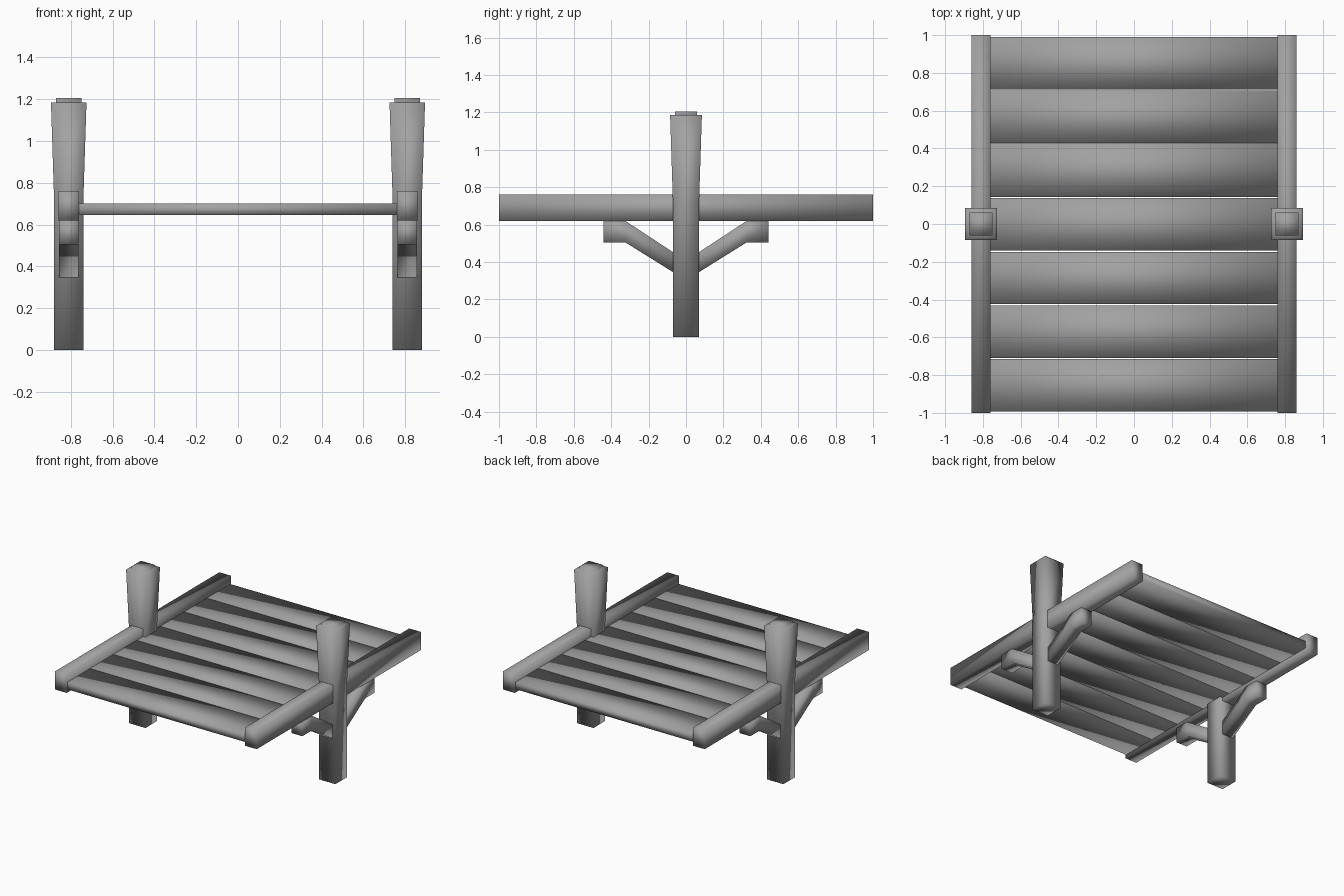
import bpy
import bmesh

if "Cube" in bpy.data.objects:
    bpy.data.objects.remove(bpy.data.objects["Cube"], do_unlink=True)

wood = bpy.data.materials.new("grey_wood")
wood.use_nodes = True
GREY = (0.36, 0.36, 0.36, 1)
wood.diffuse_color = GREY
wood.node_tree.nodes["Principled BSDF"].inputs["Base Color"].default_value = GREY


def loft(name, rings):
    """Join matching rings of points with quads and close both ends."""
    bm = bmesh.new()
    loops = [[bm.verts.new(p) for p in ring] for ring in rings]
    count = len(loops[0])
    for a, b in zip(loops, loops[1:]):
        for i in range(count):
            j = (i + 1) % count
            bm.faces.new((a[i], a[j], b[j], b[i]))
    bm.faces.new(loops[0])
    bm.faces.new(loops[-1])
    bmesh.ops.recalc_face_normals(bm, faces=bm.faces)
    for face in bm.faces:
        face.smooth = True
    mesh = bpy.data.meshes.new(name)
    bm.to_mesh(mesh)
    bm.free()
    mesh.materials.append(wood)
    obj = bpy.data.objects.new(name, mesh)
    bpy.context.collection.objects.link(obj)
    return obj


def box(name, x, y, z):
    """Box from (low, high) pairs on each axis."""
    return loft(name, [[(x[0], y[0], h), (x[1], y[0], h),
                        (x[1], y[1], h), (x[0], y[1], h)] for h in z])


CORNERS = ((-1, -1), (1, -1), (1, 1), (-1, 1))

for side, sx in (("right", -0.81), ("left", 0.81)):
    # Square post, flaring above the rail, with a small raised cap
    sections = ((0, 0.07), (0.72, 0.07), (1.185, 0.085), (1.185, 0.06), (1.205, 0.06))
    loft(side + "_post", [[(sx + cx * r, cy * r, z) for cx, cy in CORNERS]
                          for z, r in sections])

    # Long side rail
    box(side + "_rail", (sx - 0.05, sx + 0.05), (-1, 1), (0.62, 0.76))

    # Bent braces under the rail: (distance from post, bottom, top)
    bends = ((0.02, 0.315, 0.42), (0.325, 0.505, 0.62), (0.44, 0.505, 0.62))
    for end, sy in (("front", -1), ("back", 1)):
        loft(f"{side}_{end}_brace",
             [[(sx - 0.047, sy * d, lo), (sx + 0.047, sy * d, lo),
               (sx + 0.047, sy * d, hi), (sx - 0.047, sy * d, hi)]
              for d, lo, hi in bends])

# Deck planks with narrow gaps
PLANKS = 7
pitch = 1.99 / PLANKS
for i in range(PLANKS):
    y = -0.993 + i * pitch
    gap = 0 if i == PLANKS - 3 else 0.007
    box(f"plank_{i + 1}", (-0.77, 0.77), (y, y + pitch - gap), (0.645, 0.70))
